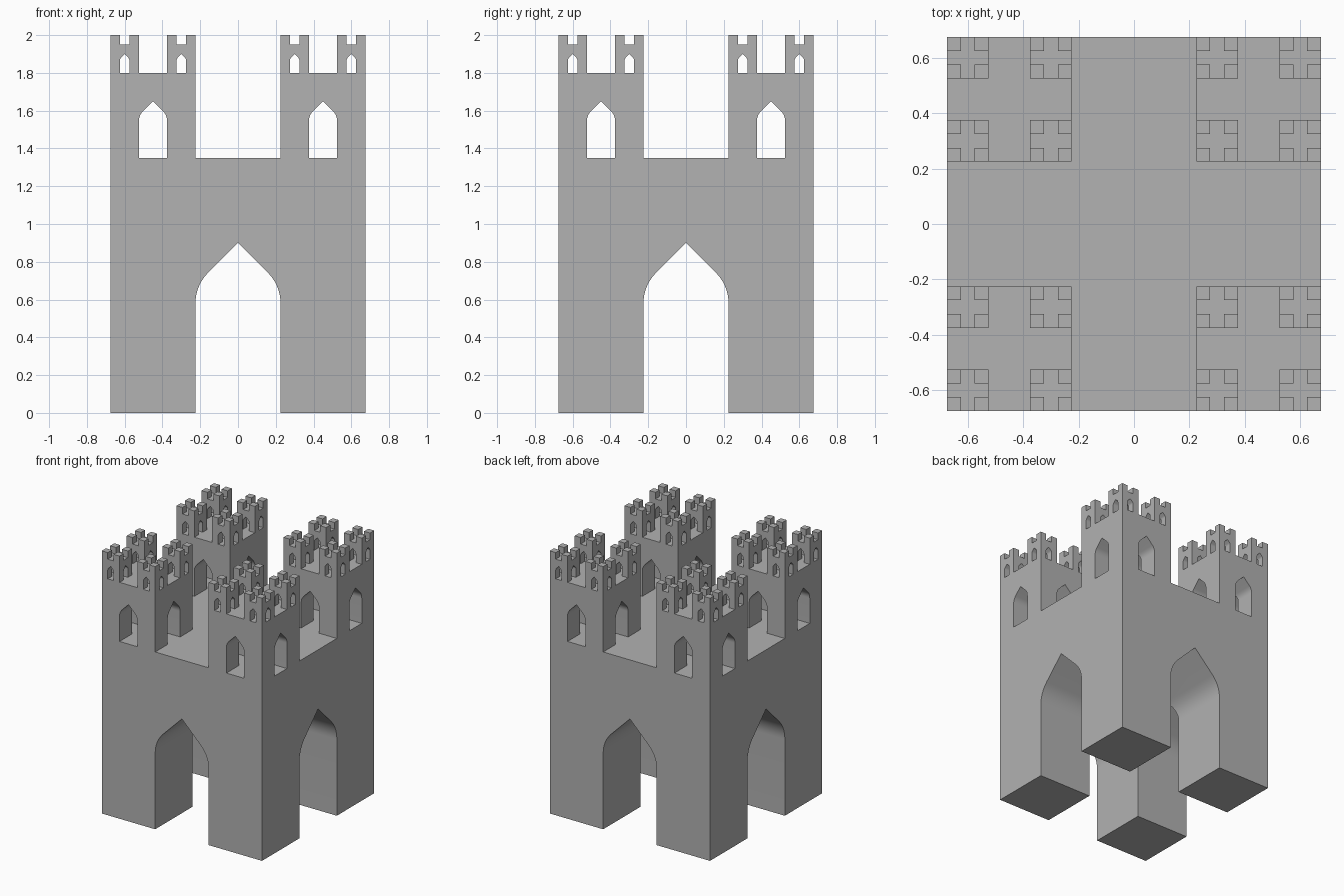
import bpy, bmesh, math

cube = bpy.data.objects.get("Cube")
if cube:
    bpy.data.objects.remove(cube, do_unlink=True)

# Stone material
stone = bpy.data.materials.new("grey stone")
stone.use_nodes = True
colour = (0.445, 0.445, 0.445, 1)
stone.diffuse_color = colour
stone.node_tree.nodes["Principled BSDF"].inputs["Base Color"].default_value = colour

WIDTH = 1.35
TOP = 2.0


def arch_profile(width, base, bottom):
    """Straight jambs, rounded shoulders and a right-angled point."""
    r = width / 2
    spring = base + 2 * width - r * math.sqrt(2)
    arc = [(r * math.cos(math.radians(a)), spring + r * math.sin(math.radians(a)))
           for a in range(0, 46, 5)]
    right = [(r, bottom)] + arc
    left = [(-x, z) for x, z in reversed(right)]
    return right + [(0, base + 2 * width)] + left


def slot_profile(width, base):
    r = width / 2
    return [(r, base), (r, TOP + 0.1), (-r, TOP + 0.1), (-r, base)]


def prisms(name, profile, lanes, along_y):
    """Long parallel bars with one cross-section, used as cutters."""
    bm = bmesh.new()
    for lane in lanes:
        def point(u, z, end):
            return (u + lane, end, z) if along_y else (-end, u + lane, z)
        face = bm.faces.new([bm.verts.new(point(u, z, -1)) for u, z in profile])
        out = bmesh.ops.extrude_face_region(bm, geom=[face])
        shift = (0, 2, 0) if along_y else (-2, 0, 0)
        moved = [v for v in out["geom"] if isinstance(v, bmesh.types.BMVert)]
        bmesh.ops.translate(bm, verts=moved, vec=shift)
    bmesh.ops.recalc_face_normals(bm, faces=bm.faces)
    return make_object(name, bm)


def make_object(name, bm):
    mesh = bpy.data.meshes.new(name)
    bm.to_mesh(mesh)
    bm.free()
    obj = bpy.data.objects.new(name, mesh)
    bpy.context.collection.objects.link(obj)
    return obj


# Solid block
bm = bmesh.new()
bmesh.ops.create_cube(bm, size=1)
bmesh.ops.scale(bm, verts=bm.verts, vec=(WIDTH, WIDTH, TOP))
bmesh.ops.translate(bm, verts=bm.verts, vec=(0, 0, TOP / 2))
castle = make_object("castle", bm)
castle.data.materials.append(stone)

# Each tier: gaps between its towers above, arches through its walls below
cutters = []
size, base, lanes = WIDTH, 0.0, [0.0]
for tier in ("keep", "tower", "turret"):
    gap = size / 3
    bottom = base - 0.1 if tier == "keep" else base
    for along_y in (True, False):
        cutters.append(prisms(tier + "_gap_cutter", slot_profile(gap, base + size), lanes, along_y))
        cutters.append(prisms(tier + "_arch_cutter", arch_profile(gap, base, bottom), lanes, along_y))
    base += size
    lanes = [c + side * gap for c in lanes for side in (-1, 1)]
    size = gap

for cutter in cutters:
    cutter.hide_render = True
    mod = castle.modifiers.new(cutter.name, "BOOLEAN")
    mod.operation = "DIFFERENCE"
    mod.solver = "EXACT"
    mod.object = cutter

# Apply the cuts and discard the cutters
bpy.context.view_layer.update()
carved = bpy.data.meshes.new_from_object(castle.evaluated_get(bpy.context.evaluated_depsgraph_get()))
castle.modifiers.clear()
castle.data = carved
carved.name = "castle"
for cutter in cutters:
    bpy.data.objects.remove(cutter, do_unlink=True)

# Smooth only the rounded shoulders of the arches
bpy.ops.object.select_all(action="DESELECT")
castle.select_set(True)
bpy.context.view_layer.objects.active = castle
bpy.ops.object.shade_smooth_by_angle(angle=math.radians(30))
